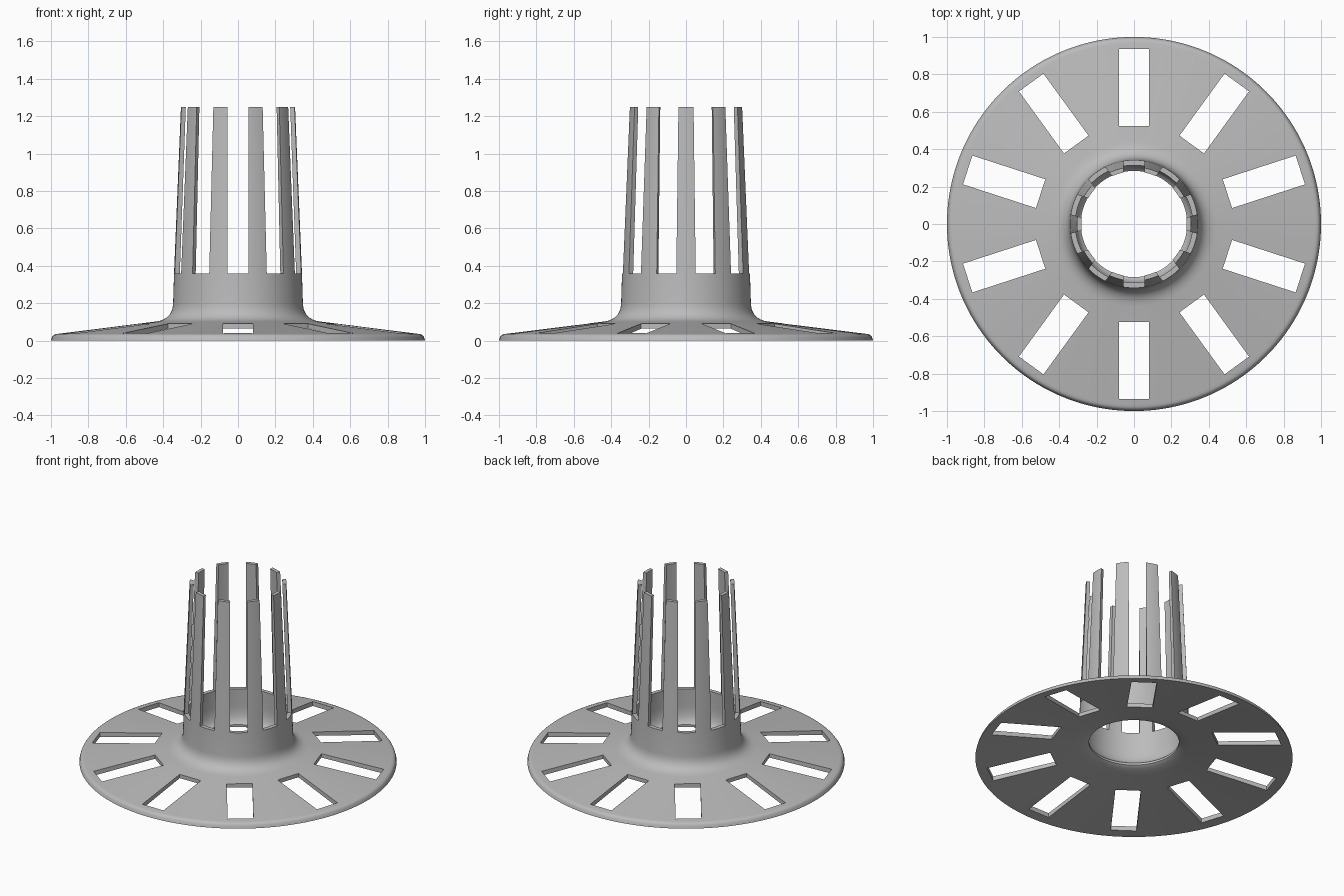
import bpy, bmesh, math
from mathutils import Matrix, Vector

if "Cube" in bpy.data.objects:
    bpy.data.objects.remove(bpy.data.objects["Cube"], do_unlink=True)

COUNT = 10      # slots in the flange, and gaps in the collar
SEGMENTS = 160


def make_object(name, bm):
    mesh = bpy.data.meshes.new(name)
    bm.to_mesh(mesh)
    bm.free()
    obj = bpy.data.objects.new(name, mesh)
    bpy.context.collection.objects.link(obj)
    return obj


def bend(a, b, c, steps=8):
    """Smooth curve from a to c, pulled towards the corner b."""
    a, b, c = Vector(a), Vector(b), Vector(c)
    ts = [i / steps for i in range(steps + 1)]
    return [tuple(a * (1 - t) ** 2 + b * 2 * t * (1 - t) + c * t * t) for t in ts]


# Closed wall section (radius, height): flange, collar and throat
profile = [(1.0, 0.0), (0.995, 0.018)]
profile += bend((0.99, 0.026), (0.985, 0.034), (0.965, 0.036), 3)
profile += bend((0.44, 0.102), (0.35, 0.113), (0.347, 0.2))
profile += [(0.342, 0.36), (0.305, 1.25), (0.281, 1.25), (0.314, 0.36)]
profile += bend((0.318, 0.24), (0.32, 0.15), (0.284, 0.125))
profile += bend((0.284, 0.11), (0.3, 0.097), (0.37, 0.086), 5)

# Revolve the section into one ring of quads
bm = bmesh.new()
rings = []
for i in range(SEGMENTS):
    a = math.tau * i / SEGMENTS
    rings.append([bm.verts.new((r * math.cos(a), r * math.sin(a), z)) for r, z in profile])
n = len(profile)
for i in range(SEGMENTS):
    p, q = rings[i], rings[(i + 1) % SEGMENTS]
    for j in range(n):
        k = (j + 1) % n
        bm.faces.new((p[j], q[j], q[k], p[k]))
bmesh.ops.recalc_face_normals(bm, faces=bm.faces)
body = make_object("flanged_collar", bm)


def radial_boxes(name, r0, r1, width, z0, z1):
    """Ring of boxes pointing outwards, used as a cutter."""
    bm = bmesh.new()
    for i in range(COUNT):
        m = (Matrix.Rotation(math.tau * i / COUNT, 4, 'Z')
             @ Matrix.Translation((0, (r0 + r1) / 2, (z0 + z1) / 2))
             @ Matrix.Diagonal((width, r1 - r0, z1 - z0, 1)))
        bmesh.ops.create_cube(bm, size=1, matrix=m)
    obj = make_object(name, bm)
    obj.hide_render = True
    return obj


# Cut the flange slots and the gaps between the prongs
cutters = [radial_boxes("slot_cutter", 0.525, 0.935, 0.162, -0.2, 0.25),
           radial_boxes("gap_cutter", 0.22, 0.45, 0.11, 0.36, 1.4)]
bpy.ops.object.select_all(action='DESELECT')
bpy.context.view_layer.objects.active = body
body.select_set(True)
for cutter in cutters:
    mod = body.modifiers.new(cutter.name, 'BOOLEAN')
    mod.operation = 'DIFFERENCE'
    mod.solver = 'EXACT'
    mod.object = cutter
    bpy.ops.object.modifier_apply(modifier=mod.name)
    bpy.data.objects.remove(cutter, do_unlink=True)

# Single grey plastic
grey = bpy.data.materials.new("plain_grey")
grey.use_nodes = True
colour = (0.5, 0.5, 0.5, 1)
grey.diffuse_color = colour
grey.node_tree.nodes["Principled BSDF"].inputs["Base Color"].default_value = colour
body.data.materials.clear()
body.data.materials.append(grey)

bpy.ops.object.shade_smooth_by_angle(angle=math.radians(30))
